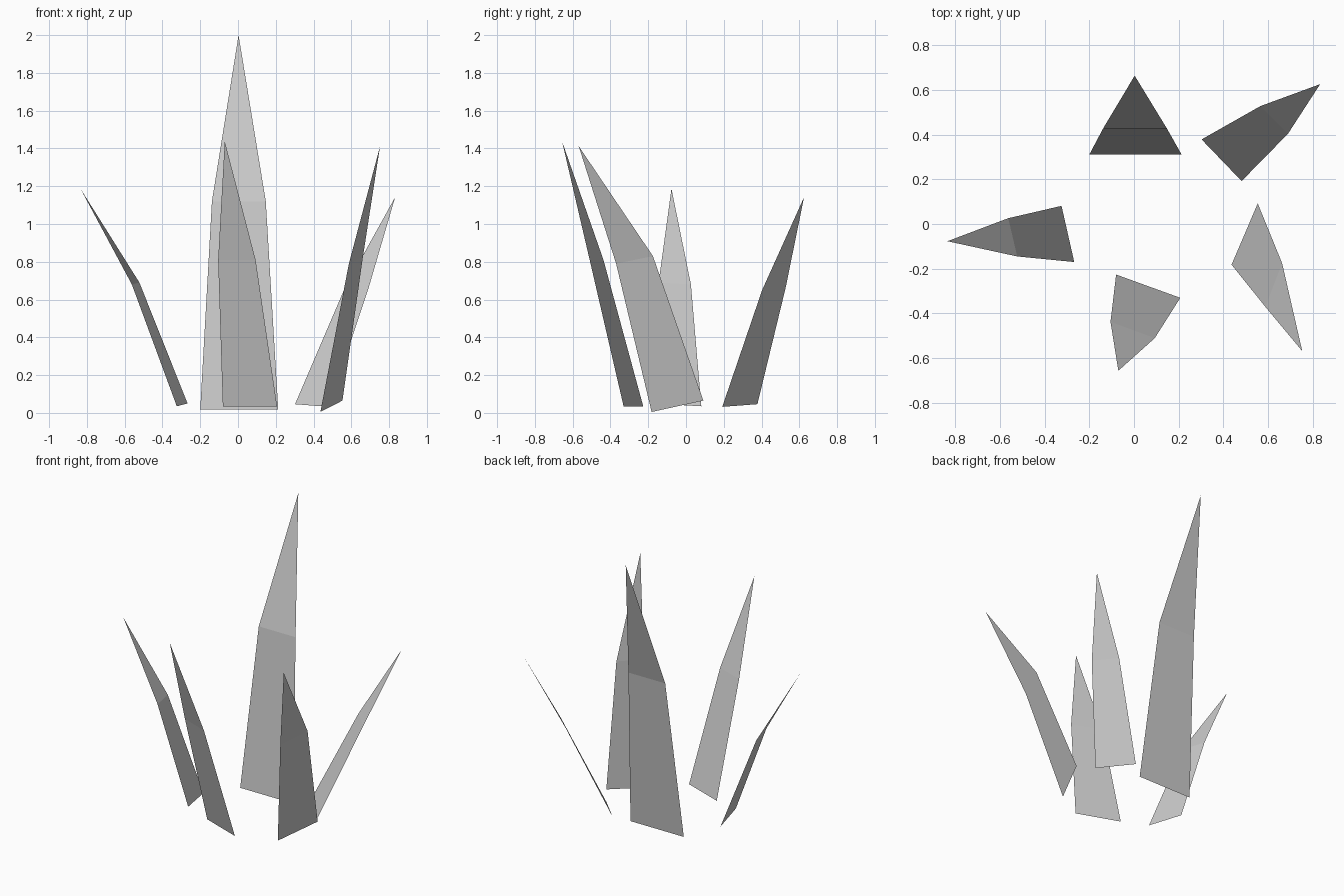
import bpy


def blade(name, base_l, base_r, mid_r, mid_l, tip):
    """Flat two-segment leaf: a tapering quad topped by a pointed triangle."""
    mesh = bpy.data.meshes.new(name)
    mesh.from_pydata([base_l, base_r, mid_r, mid_l, tip], [],
                     [(0, 1, 2, 3), (3, 2, 4)])
    mesh.update()
    obj = bpy.data.objects.new(name, mesh)
    bpy.context.collection.objects.link(obj)


# Each leaf: left and right base, right and left bend, tip (seen from the centre)
blade("back_leaf", (-0.20, 0.31, 0.017), (0.213, 0.31, 0.017),
      (0.147, 0.427, 1.12), (-0.138, 0.427, 1.12), (0.003, 0.663, 2.0))
blade("back_right_leaf", (0.302, 0.378, 0.046), (0.481, 0.192, 0.032),
      (0.688, 0.403, 0.65), (0.565, 0.527, 0.66), (0.832, 0.625, 1.142))
blade("right_leaf", (0.553, 0.092, 0.065), (0.436, -0.182, 0.005),
      (0.587, -0.37, 0.79), (0.662, -0.175, 0.83), (0.752, -0.568, 1.412))
blade("front_leaf", (0.207, -0.33, 0.033), (-0.08, -0.226, 0.033),
      (-0.105, -0.437, 0.81), (0.093, -0.51, 0.81), (-0.07, -0.656, 1.437))
blade("left_leaf", (-0.267, -0.17, 0.05), (-0.324, 0.081, 0.035),
      (-0.562, 0.026, 0.68), (-0.522, -0.145, 0.69), (-0.834, -0.077, 1.187))
